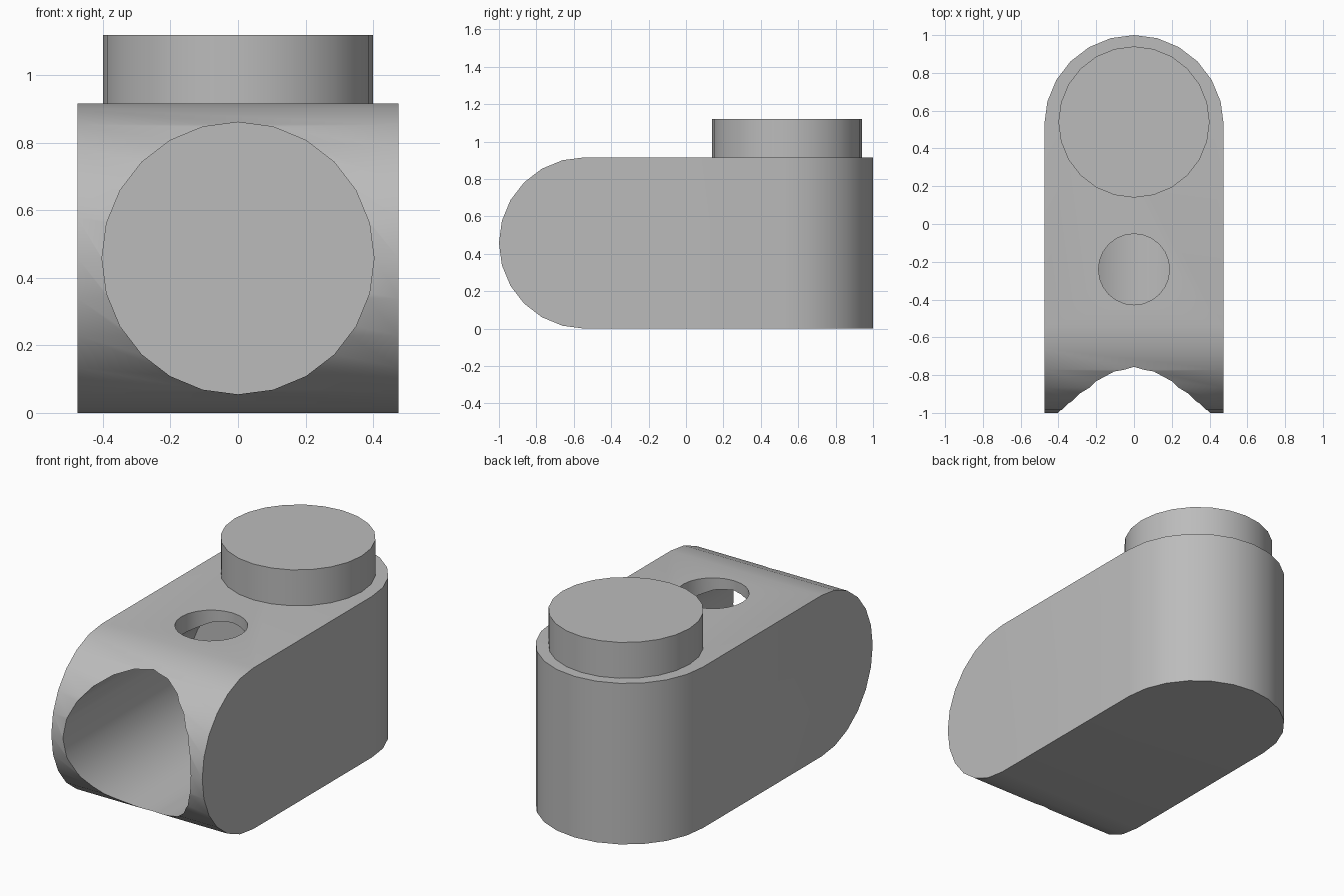
import bpy, bmesh, math
from mathutils import Matrix, Vector

cube = bpy.data.objects.get("Cube")
if cube:
    bpy.data.objects.remove(cube, do_unlink=True)

HALF_W, HEIGHT = 0.475, 0.916
R_FRONT = HEIGHT / 2          # rounded nose radius
Y_FRONT, Y_BACK = R_FRONT - 1, 1 - HALF_W
ARC = 12                      # steps per half circle

grey = bpy.data.materials.new("grey")
grey.use_nodes = True
grey.diffuse_color = (0.5, 0.5, 0.5, 1)
grey.node_tree.nodes["Principled BSDF"].inputs["Base Color"].default_value = (0.5, 0.5, 0.5, 1)


def finish(name, bm):
    bmesh.ops.recalc_face_normals(bm, faces=bm.faces)
    mesh = bpy.data.meshes.new(name)
    bm.to_mesh(mesh)
    bm.free()
    mesh.materials.append(grey)
    obj = bpy.data.objects.new(name, mesh)
    bpy.context.collection.objects.link(obj)
    return obj


def extrude(name, points, offset):
    bm = bmesh.new()
    face = bm.faces.new([bm.verts.new(p) for p in points])
    new = bmesh.ops.extrude_face_region(bm, geom=[face])["geom"]
    moved = [v for v in new if isinstance(v, bmesh.types.BMVert)]
    bmesh.ops.translate(bm, verts=moved, vec=Vector(offset))
    return finish(name, bm)


def cylinder(name, radius, depth, centre, axis="Z", sides=24):
    bm = bmesh.new()
    turn = Matrix.Rotation(math.pi / 2, 4, "X") if axis == "Y" else Matrix()
    bmesh.ops.create_cone(bm, cap_ends=True, segments=sides, radius1=radius,
                          radius2=radius, depth=depth,
                          matrix=Matrix.Translation(centre) @ turn)
    return finish(name, bm)


def boolean(target, tool, operation):
    mod = target.modifiers.new(tool.name, "BOOLEAN")
    mod.operation, mod.object, mod.solver = operation, tool, "EXACT"
    bpy.context.view_layer.objects.active = target
    bpy.ops.object.modifier_apply(modifier=mod.name)
    bpy.data.objects.remove(tool, do_unlink=True)


def smooth(obj):
    bpy.ops.object.select_all(action="DESELECT")
    obj.select_set(True)
    bpy.context.view_layer.objects.active = obj
    bpy.ops.object.shade_smooth_by_angle(angle=math.radians(30))


angles = [math.pi * i / ARC for i in range(ARC + 1)]

# Body: side outline with round nose, trimmed by a plan with round back
side = [(-1, Y_FRONT - R_FRONT * math.sin(a), R_FRONT + R_FRONT * math.cos(a)) for a in angles]
side += [(-1, 1.5, 0), (-1, 1.5, HEIGHT)]
body = extrude("body", side, (2, 0, 0))
plan = [(HALF_W * math.cos(a), Y_BACK + HALF_W * math.sin(a), -0.5) for a in angles]
plan += [(-HALF_W, -1.5, -0.5), (HALF_W, -1.5, -0.5)]
boolean(body, extrude("plan_trim", plan, (0, 0, 2)), "INTERSECT")

# Blind bore from the front and round hole in the top
BORE_END = 0.14
boolean(body, cylinder("bore_cutter", 0.403, BORE_END + 1.5,
                       (0, (BORE_END - 1.5) / 2, R_FRONT), "Y"), "DIFFERENCE")
boolean(body, cylinder("top_hole_cutter", 0.188, 0.7, (0, -0.24, 0.85)), "DIFFERENCE")
smooth(body)

# Raised stud on top
stud = cylinder("stud", 0.4, 0.224, (0, 0.54, HEIGHT + 0.092))
smooth(stud)
